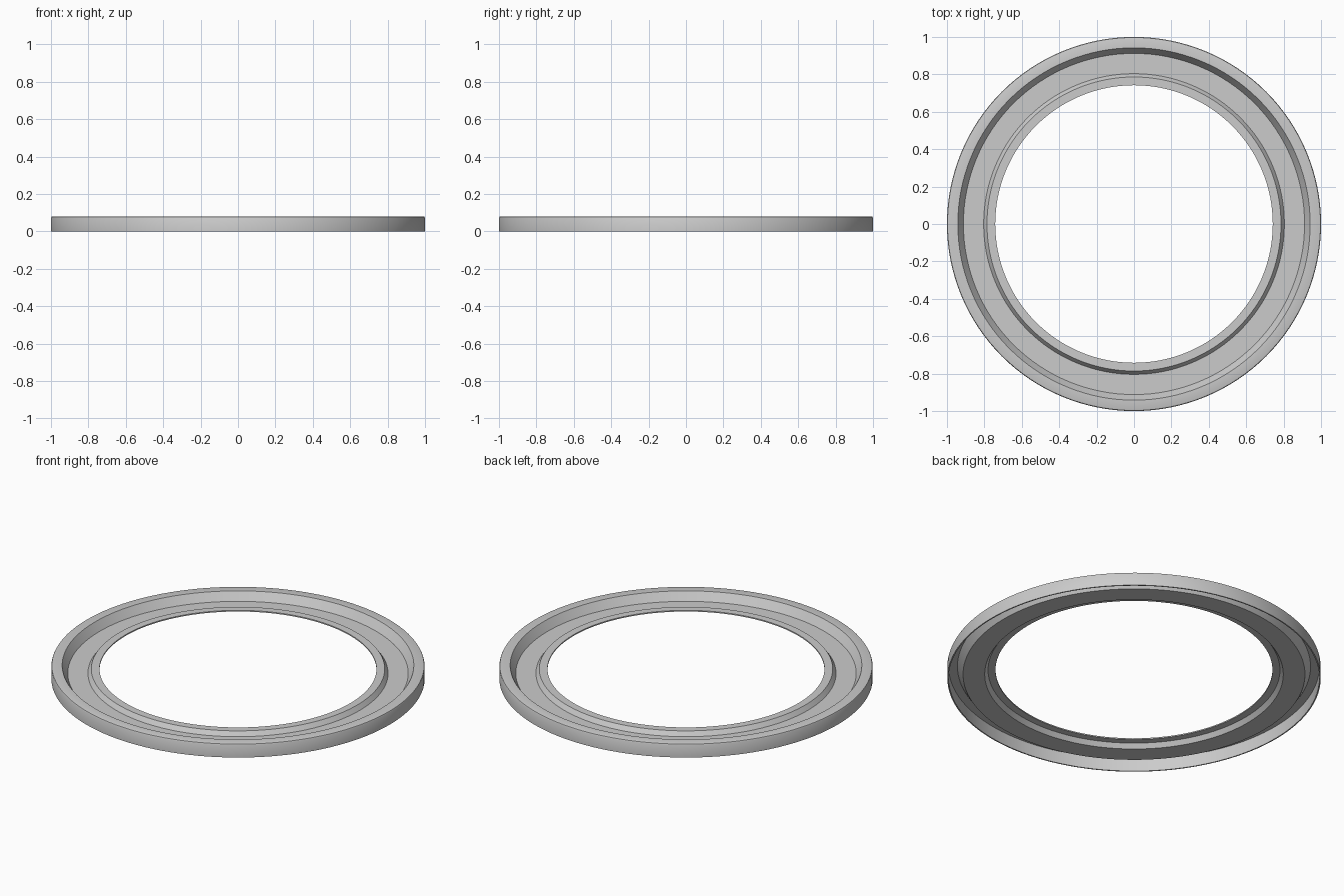
import bpy
import math

SEGMENTS = 128

old = bpy.data.objects.get("Cube")
if old:
    bpy.data.objects.remove(old, do_unlink=True)

# One plain grey for the whole ring
grey = bpy.data.materials.new("plain grey")
grey.use_nodes = True
grey.diffuse_color = (0.6, 0.6, 0.6, 1)
grey.node_tree.nodes["Principled BSDF"].inputs["Base Color"].default_value = (0.6, 0.6, 0.6, 1)

# Upper skin as (radius, height): inner lip, step, channel floor, sloped wall, rim, outer skirt
upper = [(0.742, 0.058), (0.786, 0.058), (0.804, 0.032), (0.912, 0.032),
         (0.942, 0.08), (0.991, 0.08), (0.997, 0.078), (1.0, 0.072), (1.0, 0.0)]
# Lower skin of the thin pressed sheet, running back inwards
lower = [(0.993, 0.0), (0.993, 0.073), (0.946, 0.073), (0.916, 0.025),
         (0.8, 0.025), (0.782, 0.051), (0.742, 0.051)]
section = upper + lower


def revolve(name, profile, material):
    """Turn a closed cross-section around the z axis."""
    n = len(profile)
    verts, faces = [], []
    for i in range(SEGMENTS):
        a = math.tau * i / SEGMENTS
        verts += [(r * math.cos(a), r * math.sin(a), z) for r, z in profile]
        j = (i + 1) % SEGMENTS
        for k in range(n):
            m = (k + 1) % n
            faces.append((i * n + k, i * n + m, j * n + m, j * n + k))
    mesh = bpy.data.meshes.new(name)
    mesh.from_pydata(verts, [], faces)
    mesh.materials.append(material)
    mesh.update()
    obj = bpy.data.objects.new(name, mesh)
    bpy.context.collection.objects.link(obj)
    return obj


# Hollow stepped ring
ring = revolve("stepped_ring", section, grey)
bpy.ops.object.select_all(action="DESELECT")
ring.select_set(True)
bpy.context.view_layer.objects.active = ring

# Make every face point outwards, then smooth the round walls
bpy.ops.object.mode_set(mode="EDIT")
bpy.ops.mesh.select_all(action="SELECT")
bpy.ops.mesh.normals_make_consistent(inside=False)
bpy.ops.object.mode_set(mode="OBJECT")
bpy.ops.object.shade_smooth_by_angle(angle=math.radians(35))
